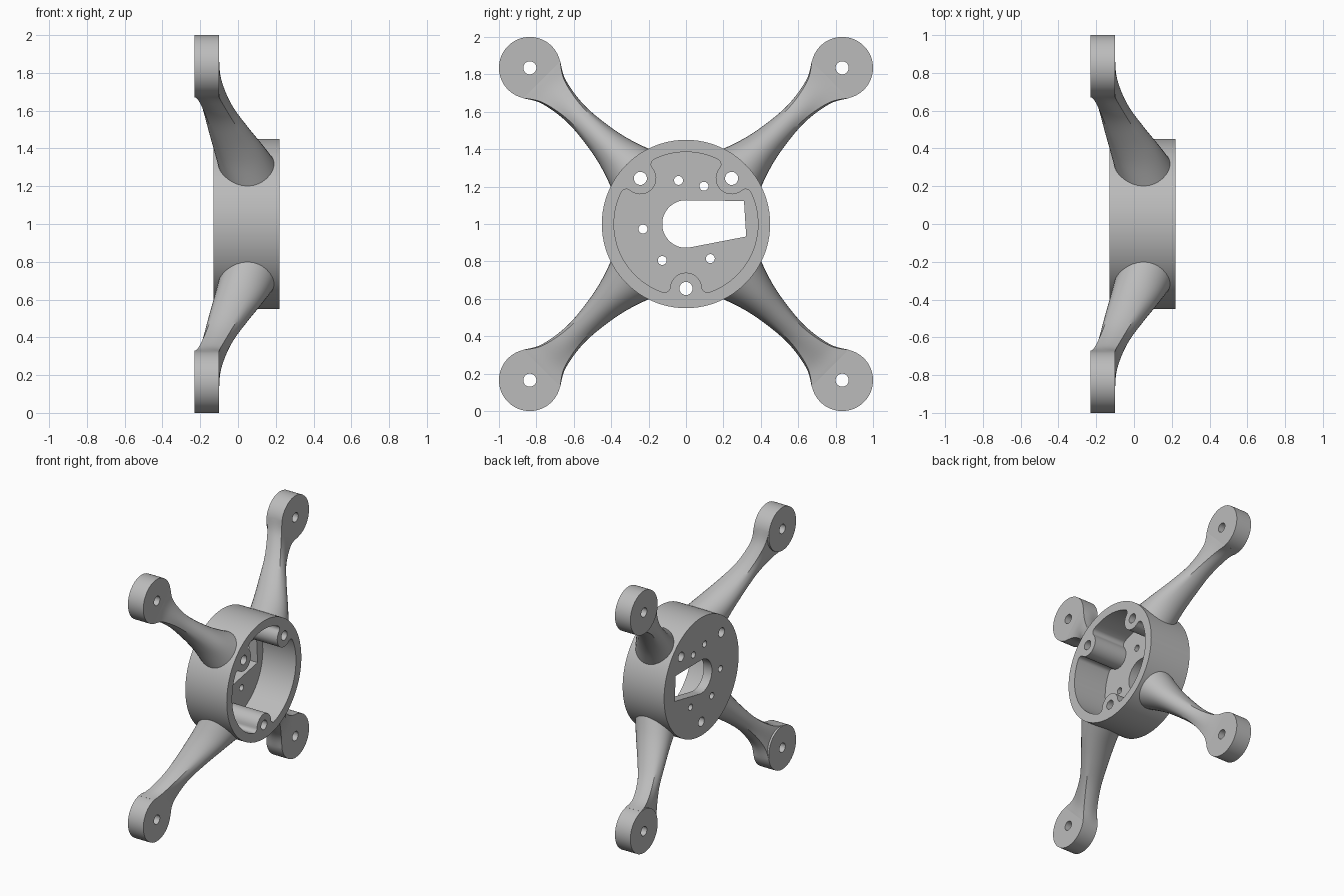
import bpy
import bmesh
import math

cube = bpy.data.objects.get("Cube")
if cube:
    bpy.data.objects.remove(cube, do_unlink=True)

AXIS_Z = 1.0          # the hub axis runs along x at this height
HUB_BACK, HUB_FRONT = -0.13, 0.22
PAD_BACK, PAD_FRONT = -0.23, -0.10
PAD_DISTANCE = 0.835 * math.sqrt(2)
PAD_RADIUS = 0.165

grey = bpy.data.materials.new("light_grey")
grey.use_nodes = True
colour = (0.5, 0.5, 0.5, 1)
grey.diffuse_color = colour
grey.node_tree.nodes["Principled BSDF"].inputs["Base Color"].default_value = colour


def arc(cy, cz, radius, start, end, step=5):
    """Points along an arc, angles in degrees."""
    n = max(2, math.ceil(abs(end - start) / step))
    angles = [math.radians(start + (end - start) * i / n) for i in range(n + 1)]
    return [(cy + radius * math.cos(a), cz + radius * math.sin(a)) for a in angles]


def circle(cy, cz, radius, step=10):
    return arc(cy, cz, radius, 0, 360, step)[:-1]


def polar(radius, degrees):
    a = math.radians(degrees)
    return radius * math.cos(a), radius * math.sin(a)


def make_object(name, bm):
    bmesh.ops.recalc_face_normals(bm, faces=bm.faces)
    mesh = bpy.data.meshes.new(name)
    bm.to_mesh(mesh)
    bm.free()
    mesh.materials.append(grey)
    obj = bpy.data.objects.new(name, mesh)
    bpy.context.collection.objects.link(obj)
    return obj


def prism(name, outlines, x0, x1):
    """Extrude flat outlines along x."""
    bm = bmesh.new()
    for outline in outlines:
        face = bm.faces.new([bm.verts.new((x0, y, AXIS_Z + z)) for y, z in outline])
        new = bmesh.ops.extrude_face_region(bm, geom=[face])["geom"]
        moved = [v for v in new if isinstance(v, bmesh.types.BMVert)]
        bmesh.ops.translate(bm, verts=moved, vec=(x1 - x0, 0, 0))
    # the base faces must stay so that every prism is closed
    bmesh.ops.holes_fill(bm, edges=[e for e in bm.edges if e.is_boundary])
    return make_object(name, bm)


def select_only(obj):
    bpy.ops.object.select_all(action="DESELECT")
    obj.select_set(True)
    bpy.context.view_layer.objects.active = obj


def cut(target, cutter):
    cutter.hide_render = True
    mod = target.modifiers.new("cut", "BOOLEAN")
    mod.operation = "DIFFERENCE"
    mod.solver = "EXACT"
    mod.object = cutter
    select_only(target)
    bpy.ops.object.modifier_apply(modifier=mod.name)
    bpy.data.objects.remove(cutter, do_unlink=True)


def smooth(obj):
    select_only(obj)
    bpy.ops.object.shade_smooth_by_angle(angle=math.radians(30))


# Hub cavity: a round pocket flowing around three screw bosses
BOSS_ANGLES = (-90, 45, 135)
POCKET, BOSS_DIST, BOSS_R, FILLET = 0.385, 0.345, 0.085, 0.03


def cavity_outline():
    reach, gap = POCKET - FILLET, BOSS_R + FILLET
    cos_d = (reach**2 + BOSS_DIST**2 - gap**2) / (2 * reach * BOSS_DIST)
    d = math.degrees(math.acos(cos_d))
    fy, fz = polar(reach, d)
    e = math.degrees(math.atan2(fz, BOSS_DIST - fy))
    points = []
    for i, a in enumerate(BOSS_ANGLES):
        following = BOSS_ANGLES[(i + 1) % 3]
        if following <= a:
            following += 360
        points += arc(*polar(reach, a - d), FILLET, a - d, a + e, 15)[1:]
        points += arc(*polar(BOSS_DIST, a), BOSS_R, a + e - 180, a - e - 180, 10)[1:]
        points += arc(*polar(reach, a + d), FILLET, a - e, a + d, 15)[1:]
        points += arc(0, 0, POCKET, a + d, following - d, 4)[1:]
    return points


# Hub with pocket, window and screw holes
hub = prism("hub", [circle(0, 0, 0.45, 3)], HUB_BACK, HUB_FRONT)
cut(hub, prism("pocket_cutter", [cavity_outline()], HUB_BACK + 0.07, 0.4))

window = arc(0, 0, 0.127, 90, 278) + [(0.322, -0.067), (0.31, 0.123)]
boss_holes = [circle(*polar(BOSS_DIST, a), 0.035) for a in BOSS_ANGLES]
motor_holes = [circle(y, z, 0.024, 15) for y, z in (
    (-0.04, 0.233), (0.096, 0.202), (-0.23, -0.027), (-0.127, -0.195), (0.13, -0.185))]
cut(hub, prism("hole_cutter", [window] + boss_holes + motor_holes, -0.4, 0.4))
smooth(hub)


# Arm sections: distance, half width, back x, front x, squareness
ARM_KEYS = [
    (0.40, 0.152, -0.095, 0.215, 0.0),
    (0.55, 0.102, -0.125, 0.142, 0.0),
    (0.70, 0.074, -0.155, 0.058, 0.1),
    (0.85, 0.065, -0.183, -0.022, 0.3),
    (1.00, 0.090, -0.212, -0.083, 0.7),
    (1.09, 0.139, PAD_BACK, PAD_FRONT, 1.0),
]


def spline(keys, steps):
    """Smooth curve through the keys."""
    padded = [keys[0]] + keys + [keys[-1]]
    result = []
    for i in range(len(keys) - 1):
        group = padded[i:i + 4]
        for k in range(steps):
            t = k / steps
            result.append([
                b + 0.5 * t * (c - a + t * (2*a - 5*b + 4*c - d + t * (3*(b - c) + d - a)))
                for a, b, c, d in zip(*group)])
    return result + [list(keys[-1])]


def make_arm(name, degrees, sides=32):
    out, side = polar(1, degrees), polar(1, degrees + 90)
    bm = bmesh.new()
    rings = []
    for s, w, x0, x1, square in spline(ARM_KEYS, 6):
        ring = []
        for i in range(sides):
            u, v = polar(1, 360 * i / sides)
            scale = 1 + square * (1 / max(abs(u), abs(v)) - 1)
            n = w * u * scale
            x = (x0 + x1) / 2 + (x1 - x0) / 2 * v * scale
            ring.append(bm.verts.new(
                (x, out[0] * s + side[0] * n, AXIS_Z + out[1] * s + side[1] * n)))
        rings.append(ring)
    for a, b in zip(rings, rings[1:]):
        for i in range(sides):
            j = (i + 1) % sides
            bm.faces.new((a[i], a[j], b[j], b[i]))
    bm.faces.new(rings[0])
    bm.faces.new(rings[-1])
    smooth(make_object(name, bm))


# Four arms, each ending in a drilled round pad
for name, angle in (("upper_left", 45), ("upper_right", 135),
                    ("lower_right", 225), ("lower_left", 315)):
    make_arm(name + "_arm", angle)
    centre = polar(PAD_DISTANCE, angle)
    pad = prism(name + "_pad", [circle(*centre, PAD_RADIUS, 5)], PAD_BACK, PAD_FRONT)
    cut(pad, prism("pad_cutter", [circle(*centre, 0.035)], -0.4, 0.1))
    smooth(pad)
